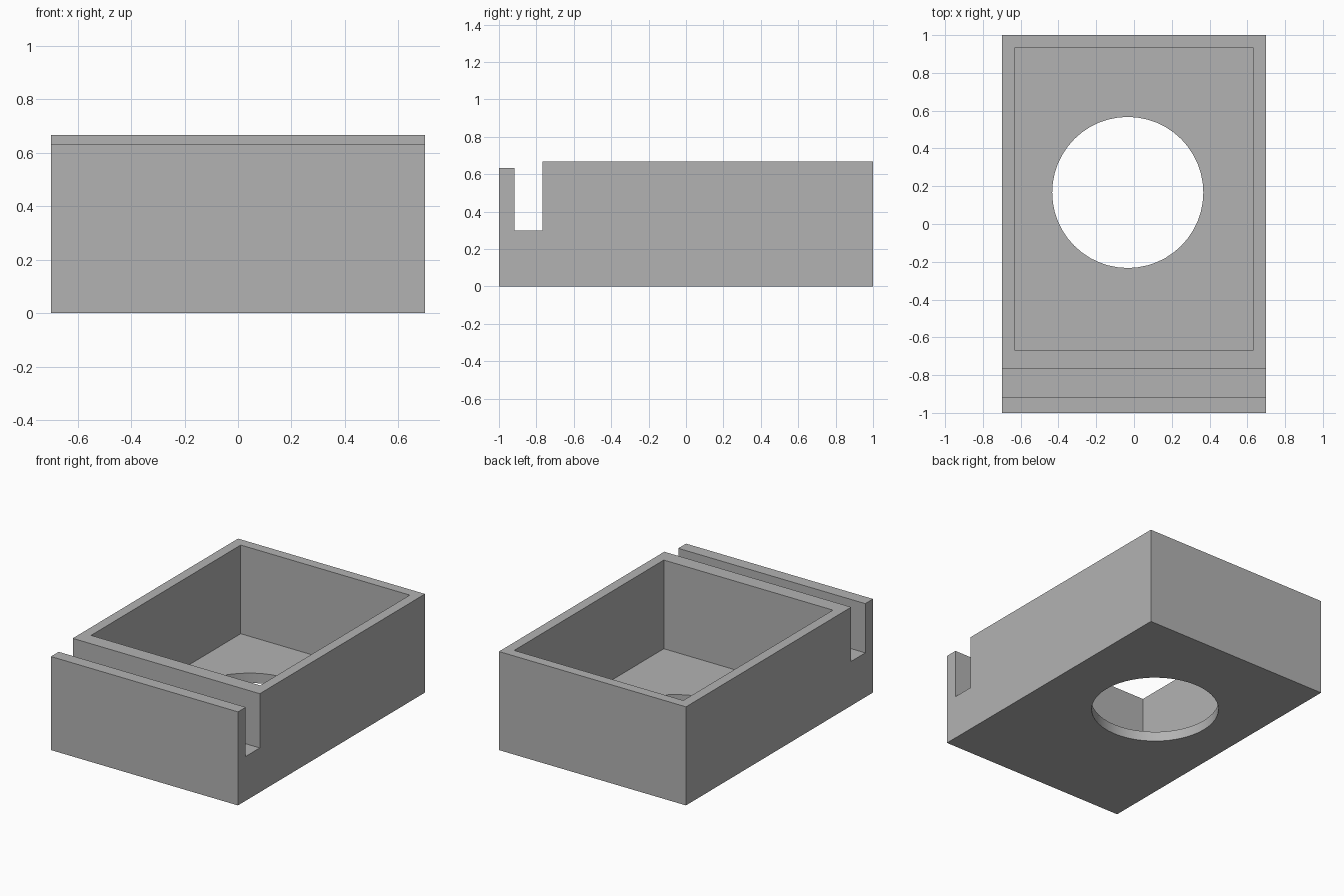
import bpy
import bmesh
from mathutils import Matrix, Vector

if "Cube" in bpy.data.objects:
    bpy.data.objects.remove(bpy.data.objects["Cube"], do_unlink=True)

HALF_X, HEIGHT, WALL = 0.70, 0.667, 0.067
LIP_TOP, SLOT_FLOOR = 0.633, 0.30
SLOT_FRONT, SLOT_BACK = -0.917, -0.767

grey = bpy.data.materials.new("plain_grey")
grey.use_nodes = True
colour = (0.45, 0.45, 0.45, 1)
grey.diffuse_color = colour
grey.node_tree.nodes["Principled BSDF"].inputs["Base Color"].default_value = colour


def make_object(name, bm):
    bmesh.ops.recalc_face_normals(bm, faces=bm.faces[:])
    mesh = bpy.data.meshes.new(name)
    bm.to_mesh(mesh)
    bm.free()
    mesh.materials.append(grey)
    obj = bpy.data.objects.new(name, mesh)
    bpy.context.collection.objects.link(obj)
    return obj


def cut(target, cutter):
    mod = target.modifiers.new(cutter.name, "BOOLEAN")
    mod.operation = "DIFFERENCE"
    mod.solver = "EXACT"
    mod.object = cutter
    cutter.hide_render = True
    bpy.context.view_layer.objects.active = target
    bpy.ops.object.modifier_apply(modifier=mod.name)
    bpy.data.objects.remove(cutter, do_unlink=True)


# Box body with the front slot: side profile extruded across the width
profile = [(-1, 0), (1, 0), (1, HEIGHT), (SLOT_BACK, HEIGHT), (SLOT_BACK, SLOT_FLOOR),
           (SLOT_FRONT, SLOT_FLOOR), (SLOT_FRONT, LIP_TOP), (-1, LIP_TOP)]
bm = bmesh.new()
side = bm.faces.new([bm.verts.new((-HALF_X, y, z)) for y, z in profile])
extruded = bmesh.ops.extrude_face_region(bm, geom=[side])["geom"]
bmesh.ops.translate(bm, vec=(2 * HALF_X, 0, 0),
                    verts=[v for v in extruded if isinstance(v, bmesh.types.BMVert)])
body = make_object("slotted_box", bm)

# Open cavity
low = Vector((-HALF_X + WALL, -0.667, WALL))
high = Vector((HALF_X - WALL, 1 - WALL, 1))
bm = bmesh.new()
bmesh.ops.create_cube(bm, size=1, matrix=Matrix.Translation((low + high) / 2)
                      @ Matrix.Diagonal((high - low).to_4d()))
cut(body, make_object("cavity_cutter", bm))

# Round hole through the floor
bm = bmesh.new()
bmesh.ops.create_cone(bm, cap_ends=True, segments=48, radius1=0.4, radius2=0.4,
                      depth=0.4, matrix=Matrix.Translation((-0.033, 0.167, 0.05)))
cut(body, make_object("hole_cutter", bm))

bpy.context.view_layer.objects.active = body
body.select_set(True)
bpy.ops.object.shade_smooth_by_angle()
